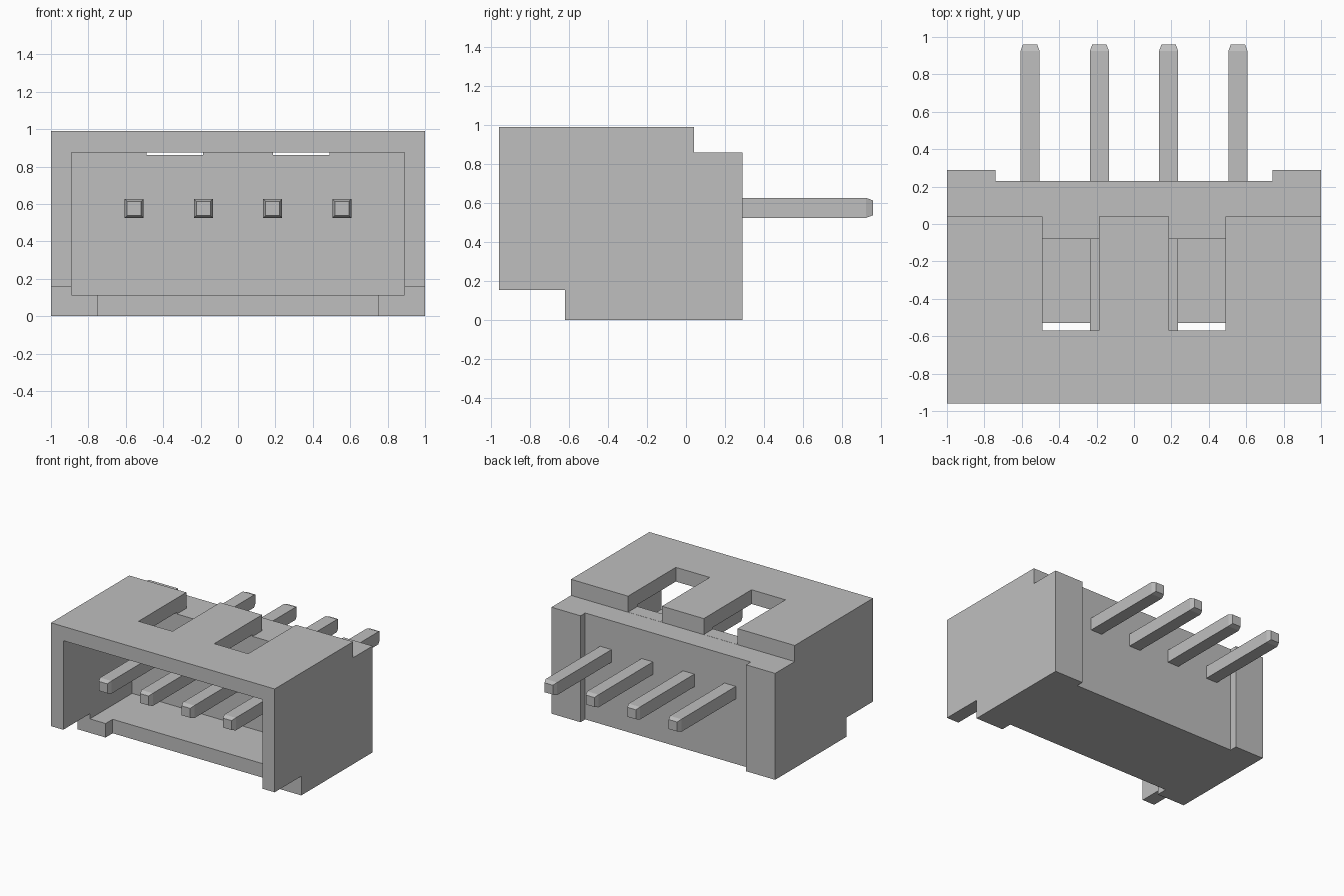
import bpy, bmesh

cube = bpy.data.objects.get("Cube")
if cube:
    bpy.data.objects.remove(cube, do_unlink=True)

grey = bpy.data.materials.new("light grey")
grey.use_nodes = True
colour = (0.52, 0.52, 0.52, 1)
grey.diffuse_color = colour
grey.node_tree.nodes["Principled BSDF"].inputs["Base Color"].default_value = colour


def make_object(name, bm):
    bmesh.ops.recalc_face_normals(bm, faces=bm.faces[:])
    mesh = bpy.data.meshes.new(name)
    bm.to_mesh(mesh)
    bm.free()
    mesh.materials.append(grey)
    obj = bpy.data.objects.new(name, mesh)
    bpy.context.collection.objects.link(obj)
    return obj


def loft(name, sections):
    """Join equal-length rings of points and cap both ends."""
    bm = bmesh.new()
    rings = [[bm.verts.new(p) for p in s] for s in sections]
    n = len(rings[0])
    for a, b in zip(rings, rings[1:]):
        for i in range(n):
            j = (i + 1) % n
            bm.faces.new((a[i], a[j], b[j], b[i]))
    bm.faces.new(rings[0])
    bm.faces.new(rings[-1])
    return make_object(name, bm)


def box(name, x0, x1, y0, y1, z0, z1):
    return loft(name, [[(x0, y, z0), (x1, y, z0), (x1, y, z1), (x0, y, z1)]
                       for y in (y0, y1)])


# Housing: stepped side profile extruded across the width
profile = [(-0.96, 0.155), (-0.62, 0.155), (-0.62, 0), (0.29, 0),
           (0.29, 0.86), (0.04, 0.86), (0.04, 0.99), (-0.96, 0.99)]
housing = loft("housing", [[(x, y, z) for y, z in profile] for x in (-1, 1)])

# Openings: front cavity, floor notch, back recess and two latch slots
cutters = [
    box("cavity_cutter", -0.89, 0.89, -1.1, -0.08, 0.113, 0.875),
    box("floor_notch_cutter", -0.75, 0.75, -0.8, -0.53, -0.1, 0.2),
    box("back_recess_cutter", -0.74, 0.74, 0.23, 0.5, -0.1, 1.1),
]
for side in (-1, 1):
    xs = sorted((side * 0.187, side * 0.49))
    cutters.append(box("slot_cutter", *xs, -0.57, 0.1, 0.861, 1.1))

bpy.context.view_layer.objects.active = housing
for cutter in cutters:
    cutter.hide_render = True
    mod = housing.modifiers.new("cut", "BOOLEAN")
    mod.operation = "DIFFERENCE"
    mod.solver = "EXACT"
    mod.object = cutter
    bpy.ops.object.modifier_apply(modifier=mod.name)
    bpy.data.objects.remove(cutter, do_unlink=True)


# Four square pins with tapered tips at both ends
def ring(x, y, h, z=0.576):
    return [(x - h, y, z - h), (x + h, y, z - h), (x + h, y, z + h), (x - h, y, z + h)]


for i in range(4):
    x = (i - 1.5) * 0.3704
    loft(f"pin_{i + 1}", [ring(x, y, h) for y, h in
                          ((-0.93, 0.038), (-0.895, 0.051), (0.925, 0.051), (0.96, 0.038))])
